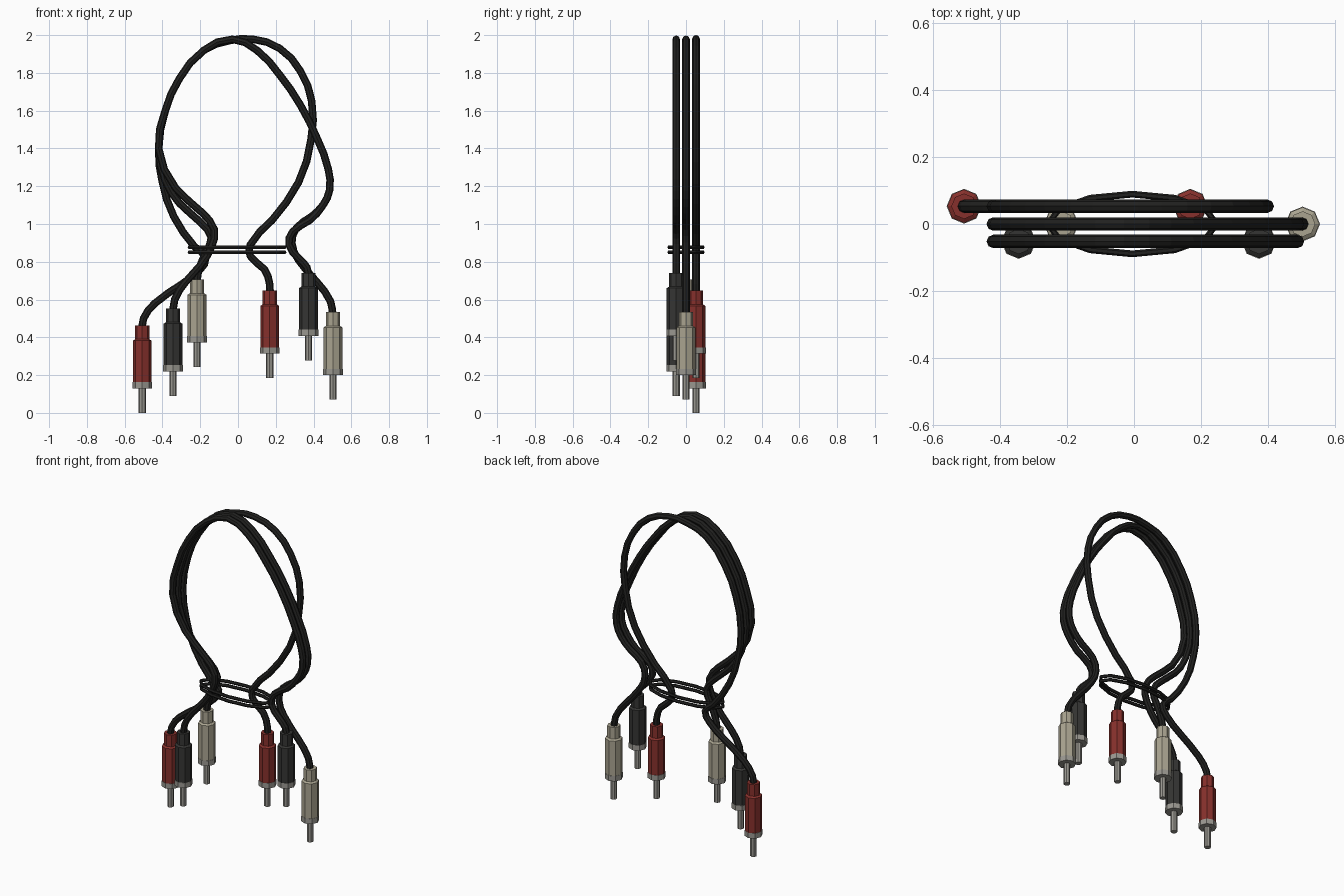
import bpy, bmesh, math

if "Cube" in bpy.data.objects:
    bpy.data.objects.remove(bpy.data.objects["Cube"])


def material(name, rgb):
    m = bpy.data.materials.new(name)
    m.diffuse_color = (*rgb, 1)
    m.use_nodes = True
    m.node_tree.nodes["Principled BSDF"].inputs["Base Color"].default_value = m.diffuse_color
    return m


RUBBER = material("rubber", (0.015, 0.015, 0.014))
METAL = material("metal", (0.32, 0.31, 0.28))
COLOURS = {
    "red": material("red_plastic", (0.24, 0.03, 0.025)),
    "black": material("black_plastic", (0.035, 0.035, 0.033)),
    "cream": material("cream_plastic", (0.40, 0.37, 0.28)),
}


def lathe(name, profile, sides, loc, mat):
    """Closed turned solid from (radius, z) pairs, capped at both ends."""
    bm = bmesh.new()
    rings = []
    for r, z in profile:
        rings.append([bm.verts.new((r * math.cos(i * math.tau / sides),
                                    r * math.sin(i * math.tau / sides), z))
                      for i in range(sides)])
    for a, b in zip(rings, rings[1:]):
        for i in range(sides):
            j = (i + 1) % sides
            bm.faces.new((a[i], a[j], b[j], b[i]))
    bm.faces.new(rings[0][::-1])
    bm.faces.new(rings[-1])
    me = bpy.data.meshes.new(name)
    bm.to_mesh(me)
    bm.free()
    me.materials.append(mat)
    ob = bpy.data.objects.new(name, me)
    ob.location = loc
    bpy.context.collection.objects.link(ob)


def tube(name, pts, radius, bevel, cyclic=False, smooth_path=True):
    """Round flat-shaded tube along a path, turned into a mesh."""
    cu = bpy.data.curves.new(name, 'CURVE')
    cu.dimensions = '3D'
    cu.bevel_depth = radius
    cu.bevel_resolution = bevel
    cu.use_fill_caps = True
    cu.resolution_u = 2
    sp = cu.splines.new('BEZIER' if smooth_path else 'POLY')
    if smooth_path:
        sp.bezier_points.add(len(pts) - 1)
        for bp, p in zip(sp.bezier_points, pts):
            bp.co = p
            bp.handle_left_type = bp.handle_right_type = 'AUTO'
    else:
        sp.points.add(len(pts) - 1)
        for pt, p in zip(sp.points, pts):
            pt.co = (*p, 1)
    sp.use_cyclic_u = cyclic
    sp.use_smooth = False
    ob = bpy.data.objects.new(name, cu)
    bpy.context.collection.objects.link(ob)
    bpy.context.view_layer.update()
    dg = bpy.context.evaluated_depsgraph_get()
    me = bpy.data.meshes.new_from_object(ob.evaluated_get(dg))
    bpy.data.objects.remove(ob)
    me.materials.clear()
    me.materials.append(RUBBER)
    me.shade_flat()
    mesh_ob = bpy.data.objects.new(name, me)
    bpy.context.collection.objects.link(mesh_ob)


def plug(colour, side, x, y, z):
    name = f"{colour}_{side}_plug"
    lathe(name + "_pin", [(0.019, 0), (0.019, 0.15)], 8, (x, y, z), METAL)
    lathe(name + "_collar", [(0.052, 0.13), (0.052, 0.163)], 8, (x, y, z), METAL)
    lathe(name + "_grip", [(0.05, 0.163), (0.05, 0.382), (0.038, 0.39), (0.038, 0.463)],
          8, (x, y, z), COLOURS[colour])


# Cable paths in the (x, z) plane, from left plug over the loop to right plug
arch_left = [(-0.42, 1.4), (-0.385, 1.6), (-0.31, 1.77), (-0.18, 1.92), (-0.03, 1.978)]
arch_right = [(0.1, 1.92), (0.22, 1.79), (0.33, 1.63), (0.42, 1.45), (0.478, 1.29),
              (0.485, 1.18), (0.45, 1.1)]
cables = {
    "red": (0.053, [(-0.507, 0.44), (-0.5, 0.5), (-0.44, 0.58), (-0.3, 0.68), (-0.2, 0.76),
                    (-0.17, 0.82), (-0.23, 0.88), (-0.34, 1.04), (-0.4, 1.22)]
            + arch_left[:4] +
            [(-0.05, 1.97), (0.08, 1.978), (0.22, 1.93), (0.33, 1.81), (0.39, 1.65), (0.387, 1.45),
             (0.32, 1.22), (0.18, 1.02), (0.065, 0.89), (0.065, 0.83), (0.14, 0.76),
             (0.168, 0.68), (0.168, 0.62)]),
    "black": (-0.052, [(-0.344, 0.52), (-0.335, 0.6), (-0.28, 0.69), (-0.2, 0.78), (-0.14, 0.88),
                       (-0.125, 0.97), (-0.19, 1.06), (-0.33, 1.19)]
              + arch_left + arch_right +
              [(0.38, 1.02), (0.29, 0.96), (0.27, 0.89), (0.32, 0.82), (0.365, 0.77),
               (0.373, 0.71)]),
    "cream": (0.0, [(-0.217, 0.68), (-0.21, 0.75), (-0.17, 0.85), (-0.142, 0.93),
                    (-0.2, 1.01), (-0.31, 1.11), (-0.385, 1.23)]
              + arch_left + arch_right +
              [(0.39, 1.04), (0.31, 0.98), (0.285, 0.9), (0.32, 0.81), (0.42, 0.69),
               (0.49, 0.59), (0.503, 0.5)]),
}
for colour, (y, path) in cables.items():
    tube(colour + "_cable", [(x, y, z) for x, z in path], 0.02, 2)

# Six plugs: x of left and right ends with the height of each pin tip
for colour, lx, lz, rx, rz in (("red", -0.507, 0.0, 0.168, 0.184),
                               ("black", -0.344, 0.09, 0.373, 0.278),
                               ("cream", -0.217, 0.243, 0.503, 0.07)):
    y = cables[colour][0]
    plug(colour, "left", lx, y, lz)
    plug(colour, "right", rx, y, rz)

# Twist tie: two flattened loops around the bundle
for n, z in enumerate((0.85, 0.877)):
    loop = [(-0.005 + 0.252 * math.cos(i * math.tau / 12), 0.089 * math.sin(i * math.tau / 12), z)
            for i in range(12)]
    tube(f"tie_loop_{n + 1}", loop, 0.01, 1, cyclic=True, smooth_path=False)
